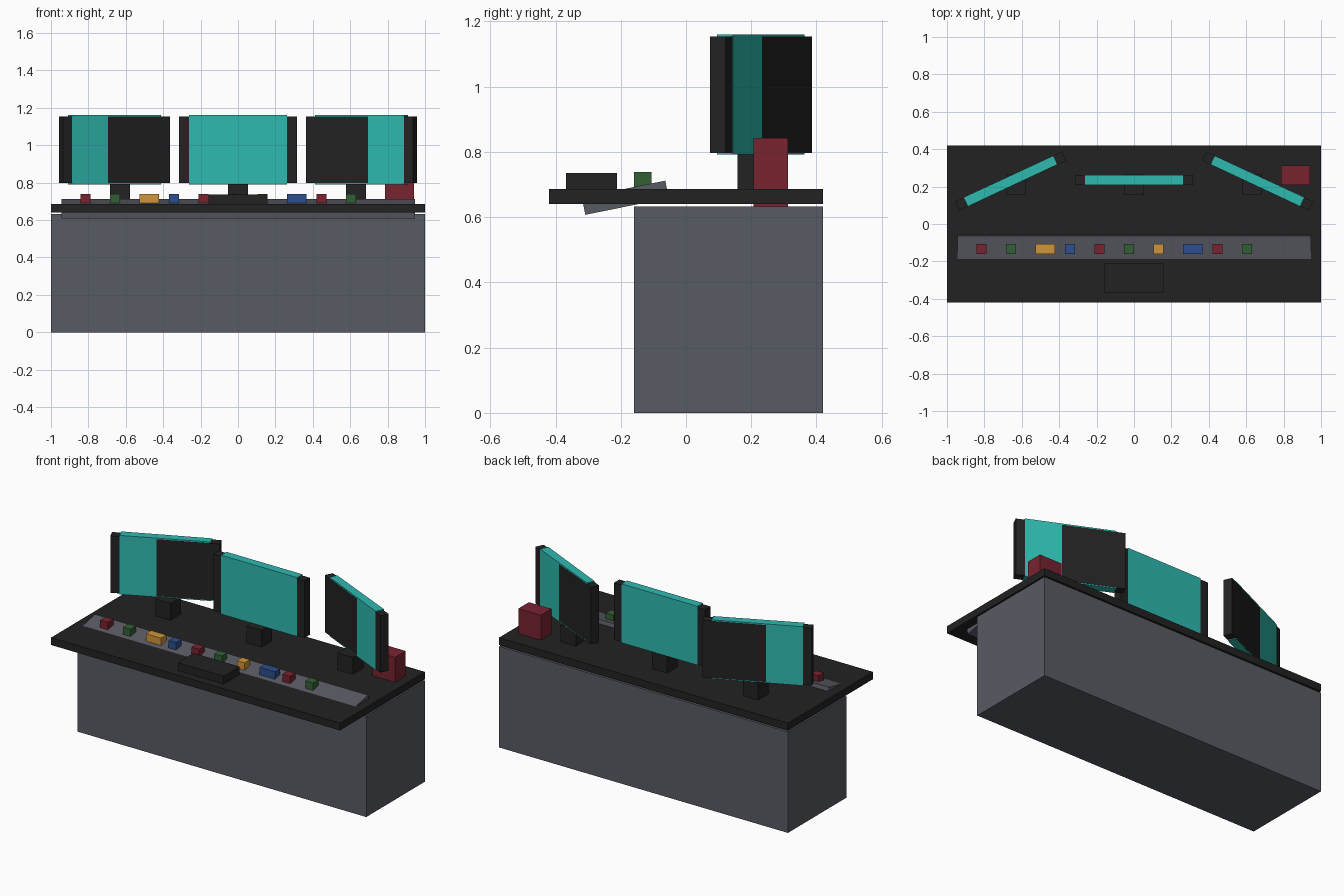
import bpy
import bmesh
import math
from mathutils import Matrix

if "Cube" in bpy.data.objects:
    bpy.data.objects.remove(bpy.data.objects["Cube"])


def material(name, rgb):
    lin = [((c / 255 + 0.055) / 1.055) ** 2.4 for c in rgb]
    m = bpy.data.materials.new(name)
    m.diffuse_color = (*lin, 1)
    m.use_nodes = True
    m.node_tree.nodes["Principled BSDF"].inputs["Base Color"].default_value = m.diffuse_color
    return m


black = material("black", (34, 34, 34))
grey = material("slate_grey", (89, 91, 99))
teal = material("screen_teal", (46, 186, 176))
red = material("dark_red", (120, 35, 48))
green = material("dark_green", (52, 96, 54))
orange = material("amber", (208, 149, 58))
blue = material("blue", (44, 78, 142))


def box(name, mat, center, size, rot_x=0, rot_z=0, taper=0):
    """Box by centre and size; taper thickens the +x end and thins the -x end."""
    bm = bmesh.new()
    bmesh.ops.create_cube(bm, size=1)
    for v in bm.verts:
        v.co = [a * b for a, b in zip(v.co, size)]
        v.co.y *= 1 + taper * (1 if v.co.x > 0 else -1)
    bm.transform(Matrix.Rotation(rot_z, 4, 'Z') @ Matrix.Rotation(rot_x, 4, 'X'))
    me = bpy.data.meshes.new(name)
    bm.to_mesh(me)
    bm.free()
    me.materials.append(mat)
    ob = bpy.data.objects.new(name, me)
    ob.location = center
    bpy.context.collection.objects.link(ob)
    return ob


# Cabinet and worktop
box("cabinet", grey, (0, 0.13, 0.316), (2, 0.58, 0.632))
box("worktop", black, (0, 0, 0.664), (2, 0.84, 0.046))

# Tilted control panel let into the worktop, keyboard in front
box("control_panel", grey, (0, -0.186, 0.6595), (1.89, 0.261, 0.054), rot_x=0.2)
box("keyboard", black, (0, -0.29, 0.708), (0.318, 0.157, 0.056))

# Row of buttons, evenly spaced by their left edges
cycle = [red, green, orange, blue]
for i in range(10):
    wide = 0.105 if i in (2, 7) else 0.053
    box(f"button_{i + 1}", cycle[i % 4],
        (-0.842 + 0.1577 * i + wide / 2, -0.133, 0.711), (wide, 0.053, 0.056))

# Three monitors, the outer two turned inward
for side, label in ((0, "center"), (-1, "left"), (1, "right")):
    x, y = side * 0.66, 0.23 if side else 0.235
    turn = -side * math.radians(25)
    box(f"{label}_monitor_stand", black, (side * 0.631, 0.211, 0.738), (0.105, 0.105, 0.11))
    box(f"{label}_monitor_frame", black, (x, y, 0.975), (0.63, 0.0526, 0.356), rot_z=turn)
    # Outer screens emerge from the frame toward their outer ends
    box(f"{label}_monitor_screen", teal, (x, y, 0.976),
        (0.525, 0.0522 if side else 0.0535, 0.369), rot_z=turn, taper=side * 0.04)

# Red box on the back right corner
box("red_box", red, (0.864, 0.26, 0.737), (0.156, 0.105, 0.212))
